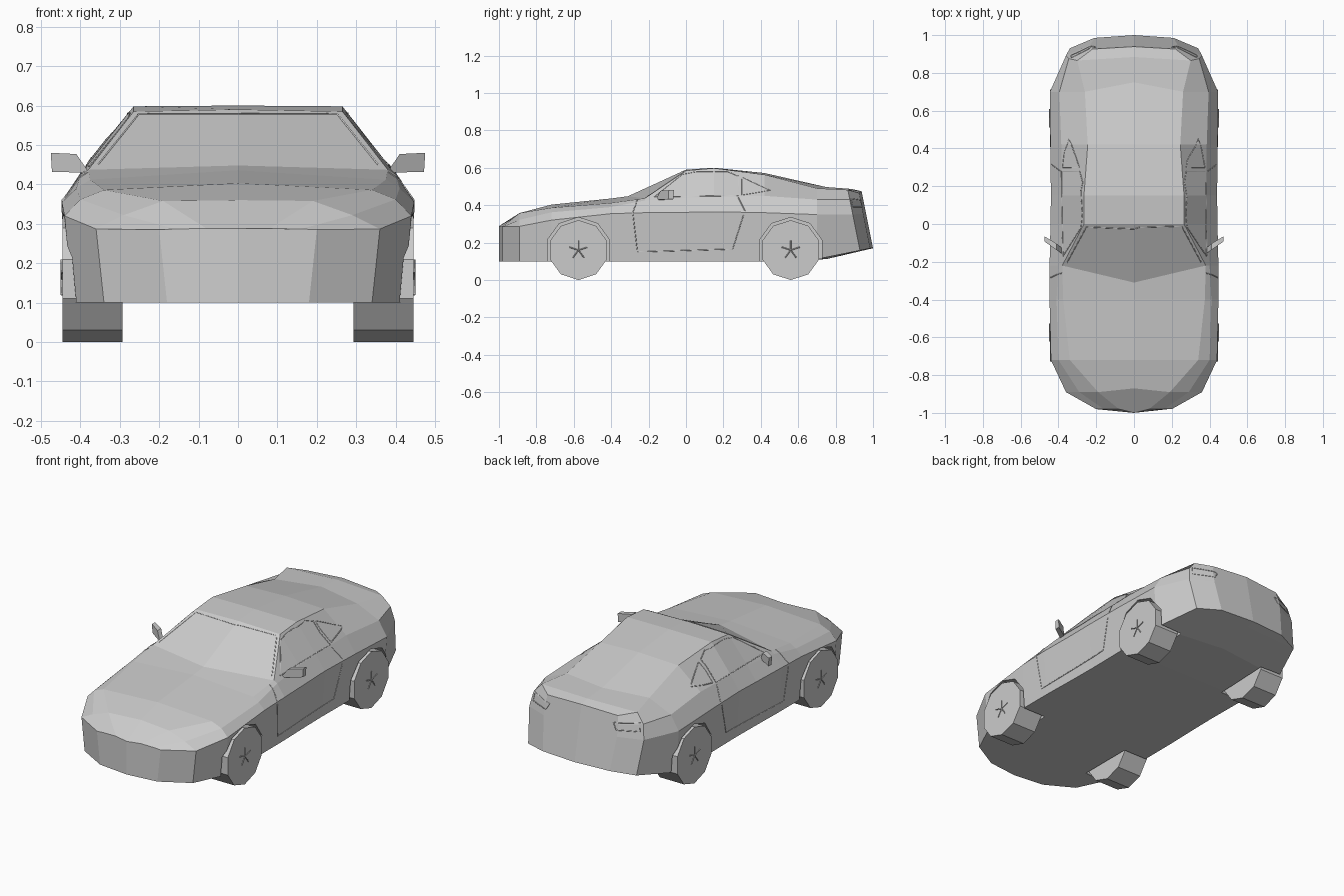
import bpy, bmesh, math
from mathutils import Vector
from mathutils.bvhtree import BVHTree

if "Cube" in bpy.data.objects:
    bpy.data.objects.remove(bpy.data.objects["Cube"])


def make_mesh(name, verts, faces):
    me = bpy.data.meshes.new(name)
    me.from_pydata(verts, [], faces)
    bm = bmesh.new()
    bm.from_mesh(me)
    bmesh.ops.recalc_face_normals(bm, faces=bm.faces)
    bm.to_mesh(me)
    bm.free()
    ob = bpy.data.objects.new(name, me)
    bpy.context.collection.objects.link(ob)
    return ob


def loft(name, rings, caps):
    n = len(rings[0])
    verts = [p for r in rings for p in r]
    faces = [(k * n + i, k * n + (i + 1) % n, (k + 1) * n + (i + 1) % n, (k + 1) * n + i)
             for k in range(len(rings) - 1) for i in range(n)]
    for base in (0, (len(rings) - 1) * n):
        faces += [tuple(base + i for i in c) for c in caps]
    return make_mesh(name, verts, faces)


def disc(name, y, x0, x1, r, n=10):
    # cylinder across the car with one corner at the bottom
    rings = [[(x, y + r * math.sin(2 * math.pi * i / n), 0.16 - r * math.cos(2 * math.pi * i / n))
              for i in range(n)] for x in (x0, x1)]
    return loft(name, rings, [tuple(range(n))])


def wires(name, paths, depth):
    cu = bpy.data.curves.new(name, 'CURVE')
    cu.dimensions = '3D'
    cu.bevel_depth = depth
    cu.bevel_resolution = 0
    for path in paths:
        sp = cu.splines.new('POLY')
        sp.points.add(len(path) - 1)
        for p, co in zip(sp.points, path):
            p.co = (*co, 1)
    ob = bpy.data.objects.new(name, cu)
    bpy.context.collection.objects.link(ob)
    return ob


# body stations: y, centre y, side w/z, shoulder w/z, top edge w/z, centre z
STATIONS = [
    (-.98, -1.0, .20, .285, .16, .287, .08, .288, .288),
    (-.89, -.87, .36, .287, .29, .322, .19, .358, .360),
    (-.72, -.72, .44, .320, .40, .362, .34, .386, .403),
    (-.40, -.40, .447, .355, .41, .390, .375, .412, .436),
    (-.22, -.31, .447, .360, .40, .425, .38, .437, .448),
    (0.00, 0.00, .442, .362, .385, .440, .265, .585, .590),
    (0.15, 0.15, .440, .365, .385, .445, .265, .598, .600),
    (0.42, 0.42, .443, .360, .385, .450, .245, .563, .572),
    (0.70, 0.75, .445, .350, .395, .430, .26, .490, .497),
    (0.93, 0.95, .36, .350, .345, .430, .30, .482, .487),
    (.985, 1.00, .23, .355, .23, .420, .22, .465, .475),
]
rings = []
for y, yc, ws, zs, wm, zm, wt, zt, zc in STATIONS:
    zb = 0.1 + 0.07 * max(0, (yc - 0.7) / 0.3)
    half = [(0, yc, zb), (ws - .02, y, zb), (ws, y, zs), (wm, y, zm), (wt, y, zt), (0, yc, zc)]
    if y > 0.9:  # tail leans forward towards the top
        half = [(px, py - 0.2 * (pz - zb), pz) for px, py, pz in half]
    rings.append(half + [(-px, py, pz) for px, py, pz in half[4:0:-1]])
body = loft("car_body", rings, [(0, 1, 2, 3, 4, 5), (5, 6, 7, 8, 9, 0)])
bm = bmesh.new()
bm.from_mesh(body.data)
tree = BVHTree.FromBMesh(bm)
bm.free()

# wheels and wheel arches
for label, y in (("front", -.575), ("rear", .56)):
    for side, s in (("left", 1), ("right", -1)):
        disc(f"{label}_{side}_wheel", y, s * .293, s * .445, .16)
        spokes = [[(s * .447, y, .16),
                   (s * .447, y + .05 * math.sin(a), .16 + .05 * math.cos(a))]
                  for a in (2 * math.pi * k / 5 for k in range(5))]
        wires(f"{label}_{side}_spokes", spokes, .003)
        cutter = disc("arch_cutter", y, s * .28, s * .6, .175)
        cutter.hide_render = True
        mod = body.modifiers.new("arch", 'BOOLEAN')
        mod.operation = 'DIFFERENCE'
        mod.solver = 'EXACT'
        mod.object = cutter
        bpy.context.view_layer.objects.active = body
        bpy.ops.object.modifier_apply(modifier=mod.name)
        bpy.data.objects.remove(cutter, do_unlink=True)


def seam(name, pts, view, steps=8):
    # project a drawn line onto the body, on both sides of the car
    paths = []
    for s in (1, -1):
        path = []
        for a, b in zip(pts, pts[1:]):
            for k in range(steps + 1):
                u, v = Vector(a).lerp(Vector(b), k / steps)
                if view == 'side':
                    o, d = Vector((s * 2, u, v)), Vector((-s, 0, 0))
                elif view == 'front':
                    o, d = Vector((s * u, -2, v)), Vector((0, 1, 0))
                else:
                    o, d = Vector((s * u, 2, v)), Vector((0, -1, 0))
                hit = tree.ray_cast(o, d)[0]
                if hit:
                    path.append(hit)
        if len(path) > 1:
            paths.append(path)
    wires(name, paths, .0025)


# door, window, windscreen and tail light outlines
seam("door_seam", [(-.26, .43), (-.285, .36), (-.26, .15), (.25, .165), (.315, .37), (.28, .44)], 'side')
seam("side_window_trim", [(-.17, .445), (-.02, .565), (.06, .58), (.22, .58), (.28, .555), (.28, .45), (-.17, .445)], 'side')
seam("quarter_window_trim", [(.30, .455), (.30, .55), (.45, .48), (.30, .455)], 'side')
seam("windscreen_trim", [(0, .578), (.252, .578), (.355, .45)], 'front')
seam("tail_light_trim", [(.20, .425), (.33, .435), (.335, .39), (.22, .39), (.20, .425)], 'rear')

# door mirrors, swept back towards the tip
PROFILE = [(.375, .425), (.40, .43), (.472, .432), (.475, .48), (.41, .477)]
for side, s in (("left", 1), ("right", -1)):
    layers = [[(s * x, -.155 + .7 * (x - .385) + t * (1 - 4 * abs(x - .42)), z) for x, z in PROFILE]
              for t in (0, .035)]
    loft(f"{side}_mirror", layers, [tuple(range(5))])
